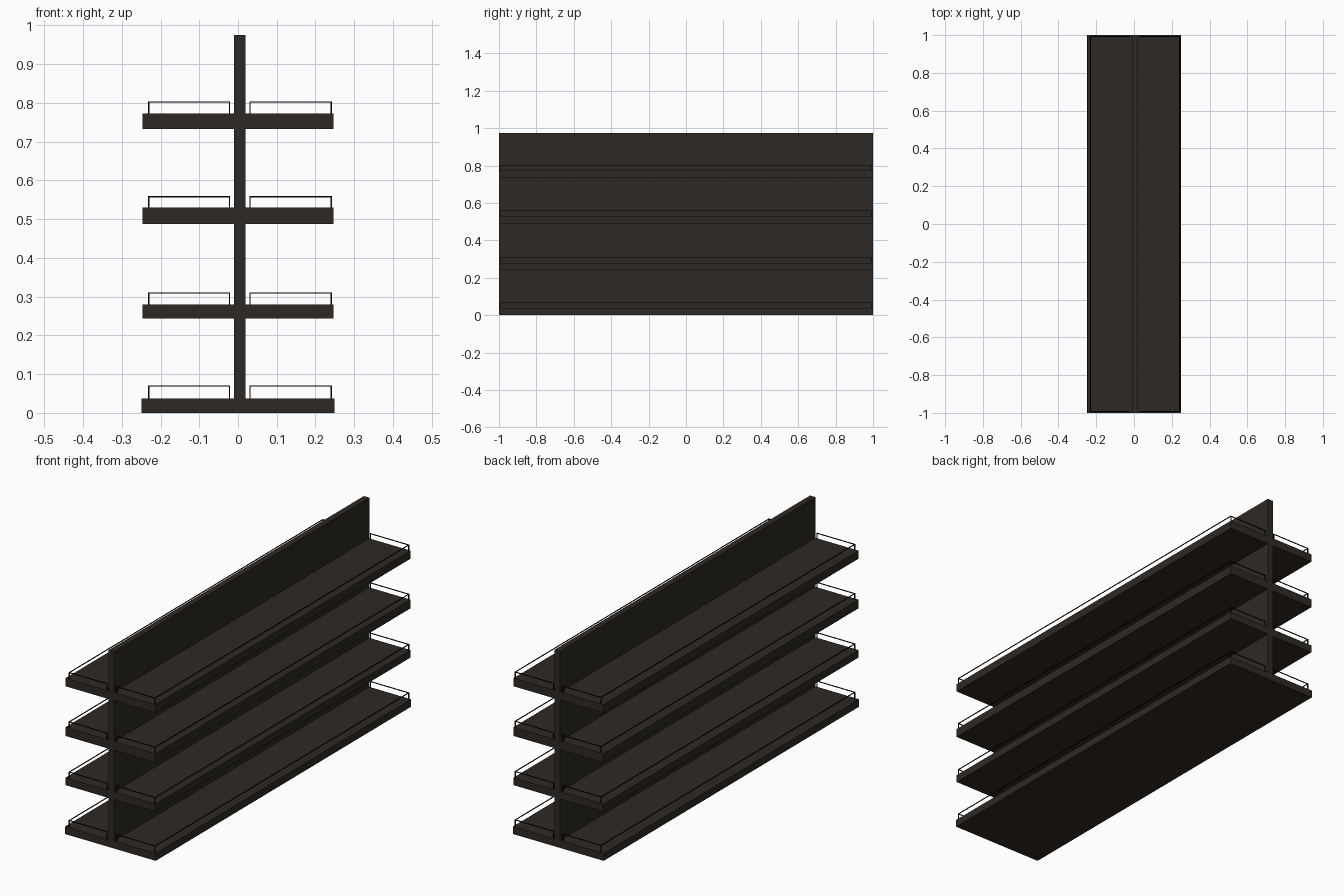
import bpy

if "Cube" in bpy.data.objects:
    bpy.data.objects.remove(bpy.data.objects["Cube"])

def material(name, rgb):
    m = bpy.data.materials.new(name)
    m.diffuse_color = (*rgb, 1)
    m.use_nodes = True
    m.node_tree.nodes["Principled BSDF"].inputs["Base Color"].default_value = m.diffuse_color
    return m

board_mat = material("dark_board", (0.028, 0.022, 0.017))
wire_mat = material("black_wire", (0.003, 0.003, 0.003))

def box(name, lo, hi, mat):
    bpy.ops.mesh.primitive_cube_add(size=1, location=[(a + b) / 2 for a, b in zip(lo, hi)])
    ob = bpy.context.object
    ob.name = name
    ob.scale = [b - a for a, b in zip(lo, hi)]
    bpy.ops.object.transform_apply(location=False, rotation=False, scale=True)
    ob.data.materials.append(mat)
    return ob

def guard_rail(name, inner_x, outer_x, z0, z1, t=0.0035):
    """U-shaped wire rail: both ends and the outer edge, with four corner posts."""
    h, ye = t / 2, 0.993
    zr = z1 - t
    for end, y in (("front", -ye), ("back", ye)):
        for part, x in (("inner", inner_x), ("outer", outer_x)):
            box(f"{name}_{end}_{part}_post", (x - h, y - h, z0), (x + h, y + h, zr), wire_mat)
        a, b = sorted((inner_x, outer_x))
        box(f"{name}_{end}_bar", (a - h, y - h, zr), (b + h, y + h, z1), wire_mat)
    box(f"{name}_long_bar", (outer_x - h, -ye + h, zr), (outer_x + h, ye - h, z1), wire_mat)

# Central upright panel
panel_l, panel_r = -0.01, 0.02
box("back_panel", (panel_l, -1, 0), (panel_r, 1, 0.975), board_mat)

# Shelf tiers on both sides: half width, bottom, top, rail top
tiers = [(0.249, 0.0, 0.037, 0.071), (0.246, 0.243, 0.28, 0.311),
         (0.246, 0.487, 0.53, 0.56), (0.246, 0.733, 0.773, 0.804)]
for i, (w, z0, z1, rail) in enumerate(tiers):
    box(f"left_shelf_{i}", (-w, -1, z0), (panel_l, 1, z1), board_mat)
    box(f"right_shelf_{i}", (panel_r, -1, z0), (w, 1, z1), board_mat)
    guard_rail(f"left_rail_{i}", -0.022, -0.23, z1, rail)
    guard_rail(f"right_rail_{i}", 0.031, 0.241, z1, rail)
